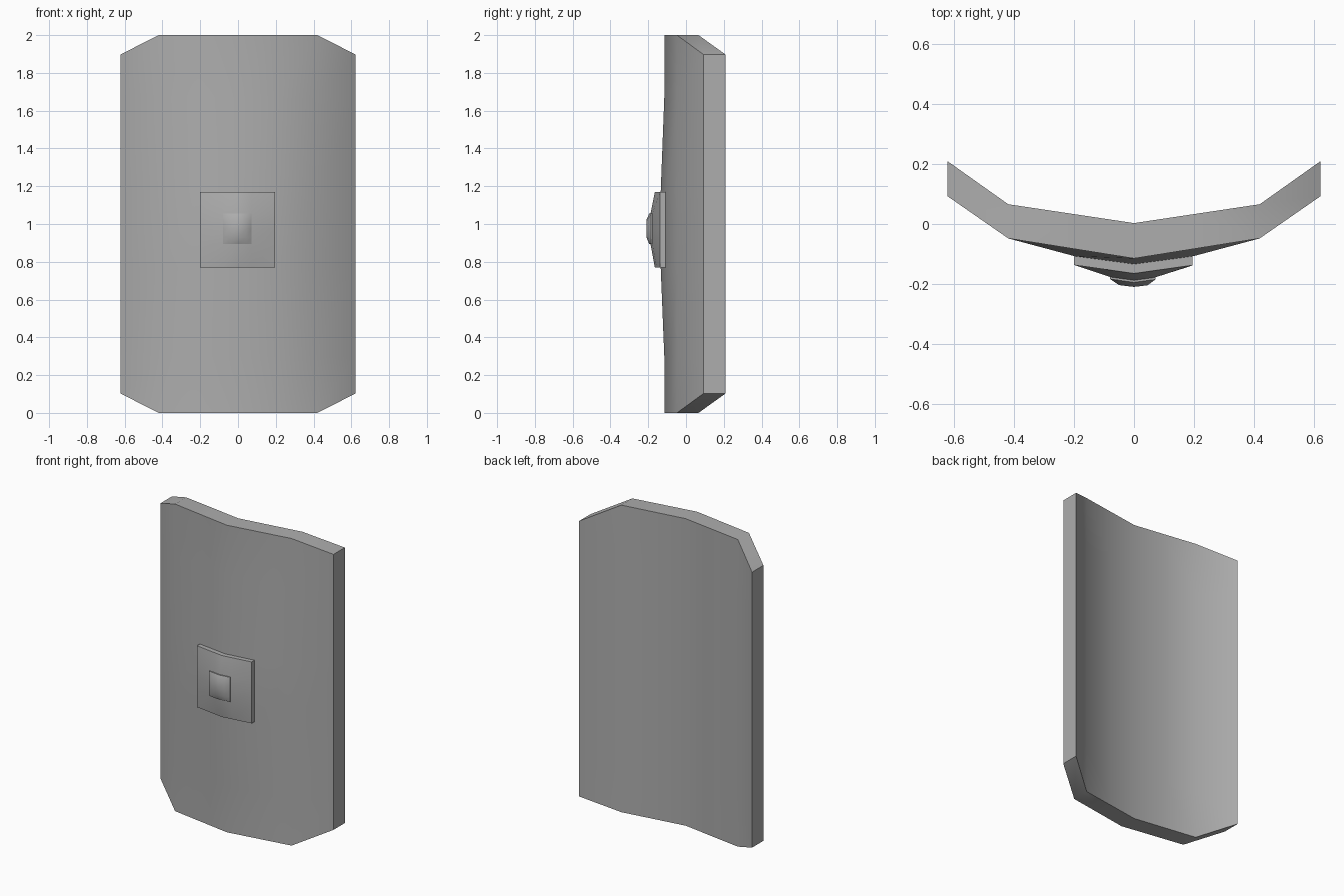
import bpy, bmesh, math

if "Cube" in bpy.data.objects:
    bpy.data.objects.remove(bpy.data.objects["Cube"])

grey = bpy.data.materials.new("dark_grey")
grey.diffuse_color = (0.42, 0.42, 0.42, 1)
grey.use_nodes = True
grey.node_tree.nodes["Principled BSDF"].inputs["Base Color"].default_value = grey.diffuse_color


def lerp(x, pts):
    """Piecewise linear lookup through (x, y) points."""
    for (x0, y0), (x1, y1) in zip(pts, pts[1:]):
        if x <= x1:
            return y0 + (y1 - y0) * (x - x0) / (x1 - x0)
    return pts[-1][1]


def slab(name, xs, zs, front, back, zmap=lambda x, z: z):
    """Closed grid solid with front and back faces given by y(i, j, x, z)."""
    bm = bmesh.new()
    n, m = len(xs), len(zs)
    F, B = [[[bm.verts.new((x, f(i, j, x, z), zmap(x, z))) for j, z in enumerate(zs)]
             for i, x in enumerate(xs)] for f in (front, back)]
    for i in range(n - 1):
        for j in range(m - 1):
            for g in (F, B):
                bm.faces.new((g[i][j], g[i + 1][j], g[i + 1][j + 1], g[i][j + 1]))
    rim = ([(i, 0) for i in range(n)] + [(n - 1, j) for j in range(1, m)]
           + [(i, m - 1) for i in range(n - 2, -1, -1)]
           + [(0, j) for j in range(m - 2, 0, -1)])
    for (a, b), (c, d) in zip(rim, rim[1:] + rim[:1]):
        bm.faces.new((F[a][b], F[c][d], B[c][d], B[a][b]))
    bmesh.ops.recalc_face_normals(bm, faces=bm.faces)
    me = bpy.data.meshes.new(name)
    bm.to_mesh(me)
    bm.free()
    me.materials.append(grey)
    ob = bpy.data.objects.new(name, me)
    bpy.context.collection.objects.link(ob)
    bpy.context.view_layer.objects.active = ob
    ob.select_set(True)
    bpy.ops.object.shade_smooth_by_angle(angle=math.radians(32))
    ob.select_set(False)
    return ob


# Shield body: bent panel with cut corners and a slight bulge in the middle
BACK = [(0, 0.003), (0.42, 0.066), (0.623, 0.21)]
FLAT = [(0, -0.115), (0.42, -0.048), (0.623, 0.093)]
BULGE = [(0, -0.134), (0.2, -0.107), (0.42, -0.048), (0.623, 0.093)]
slab("shield_body", [-0.623, -0.42, -0.2, 0, 0.2, 0.42, 0.623],
     [0, 0.3, 0.77, 1.17, 1.67, 2],
     lambda i, j, x, z: lerp(abs(x), BULGE if j in (2, 3) else FLAT),
     lambda i, j, x, z: lerp(abs(x), BACK),
     lambda x, z: min(max(z, 0.103), 1.897) if abs(x) > 0.5 else z)

# Boss plate: square, following the bend, rising toward the knob
RIM = [(0, -0.165), (0.2, -0.137)]
INNER = [(0, -0.188), (0.08, -0.177), (0.2, -0.137)]
slab("boss_plate", [-0.2, -0.08, 0, 0.07, 0.195], [0.77, 0.895, 0.975, 1.055, 1.17],
     lambda i, j, x, z: lerp(abs(x), RIM if j in (0, 4) else INNER),
     lambda i, j, x, z: lerp(abs(x), BULGE) + 0.005)

# Knob: small rounded square pad with a short upright lip
slab("boss_knob", [-0.08, -0.05, 0, 0.045, 0.072], [0.895, 0.93, 0.975, 1.02, 1.055],
     lambda i, j, x, z: (lerp(abs(x), INNER) - 0.007 if i in (0, 4) or j in (0, 4)
                         else lerp(abs(x), [(0, -0.21), (0.05, -0.204)])),
     lambda i, j, x, z: -0.15)
